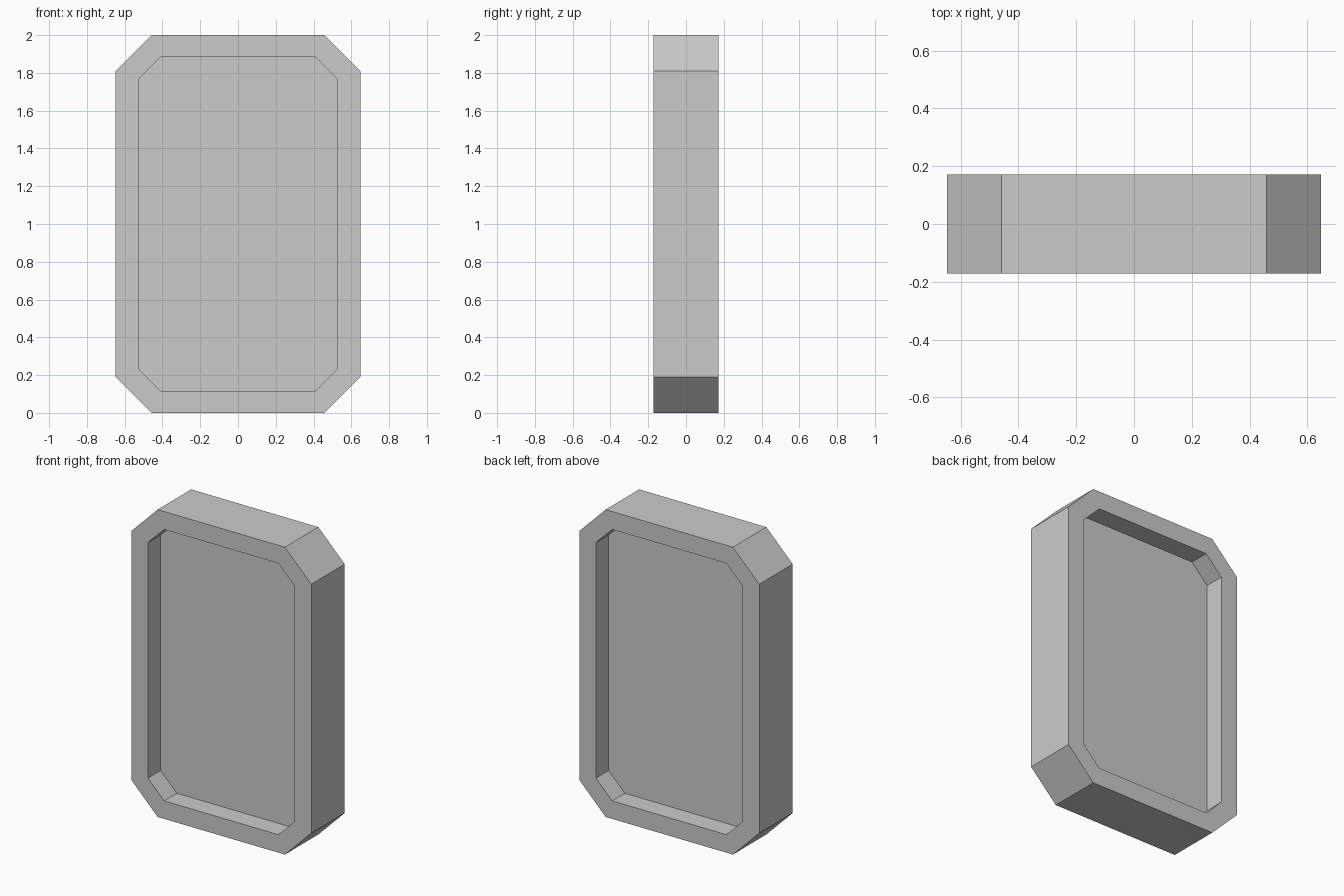
import bpy
import bmesh

cube = bpy.data.objects.get("Cube")
if cube:
    bpy.data.objects.remove(cube, do_unlink=True)

HALF_DEPTH = 0.172
RECESS = 0.13

grey = bpy.data.materials.new("light_grey")
grey.use_nodes = True
colour = (0.6, 0.6, 0.6, 1)
grey.diffuse_color = colour
grey.node_tree.nodes["Principled BSDF"].inputs["Base Color"].default_value = colour


def octagon(bm, half_w, half_h, cut, y):
    """Ring of a rectangle with clipped corners, centred at z = 1."""
    quarter = [(half_w, half_h - cut), (half_w - cut, half_h)]
    ring = quarter + [(-x, z) for x, z in reversed(quarter)]
    ring += [(-x, -z) for x, z in ring]
    return [bm.verts.new((x, y, z + 1)) for x, z in ring]


# Rings run from the front panel, over the rim, to the back panel
outer = (0.648, 1.0, 0.19)
inner = (0.528, 0.883, 0.117)
panel_y = HALF_DEPTH - RECESS
layers = [(inner, -panel_y), (inner, -HALF_DEPTH), (outer, -HALF_DEPTH),
          (outer, HALF_DEPTH), (inner, HALF_DEPTH), (inner, panel_y)]

bm = bmesh.new()
rings = [octagon(bm, *size, y) for size, y in layers]
for a, b in zip(rings, rings[1:]):
    for i in range(len(a)):
        j = (i + 1) % len(a)
        bm.faces.new((a[i], a[j], b[j], b[i]))

# Recessed panels close both ends
bm.faces.new(rings[0])
bm.faces.new(rings[-1])
bmesh.ops.recalc_face_normals(bm, faces=bm.faces)

mesh = bpy.data.meshes.new("recessed_panel_block")
bm.to_mesh(mesh)
bm.free()
mesh.materials.append(grey)
block = bpy.data.objects.new("recessed_panel_block", mesh)
bpy.context.collection.objects.link(block)
